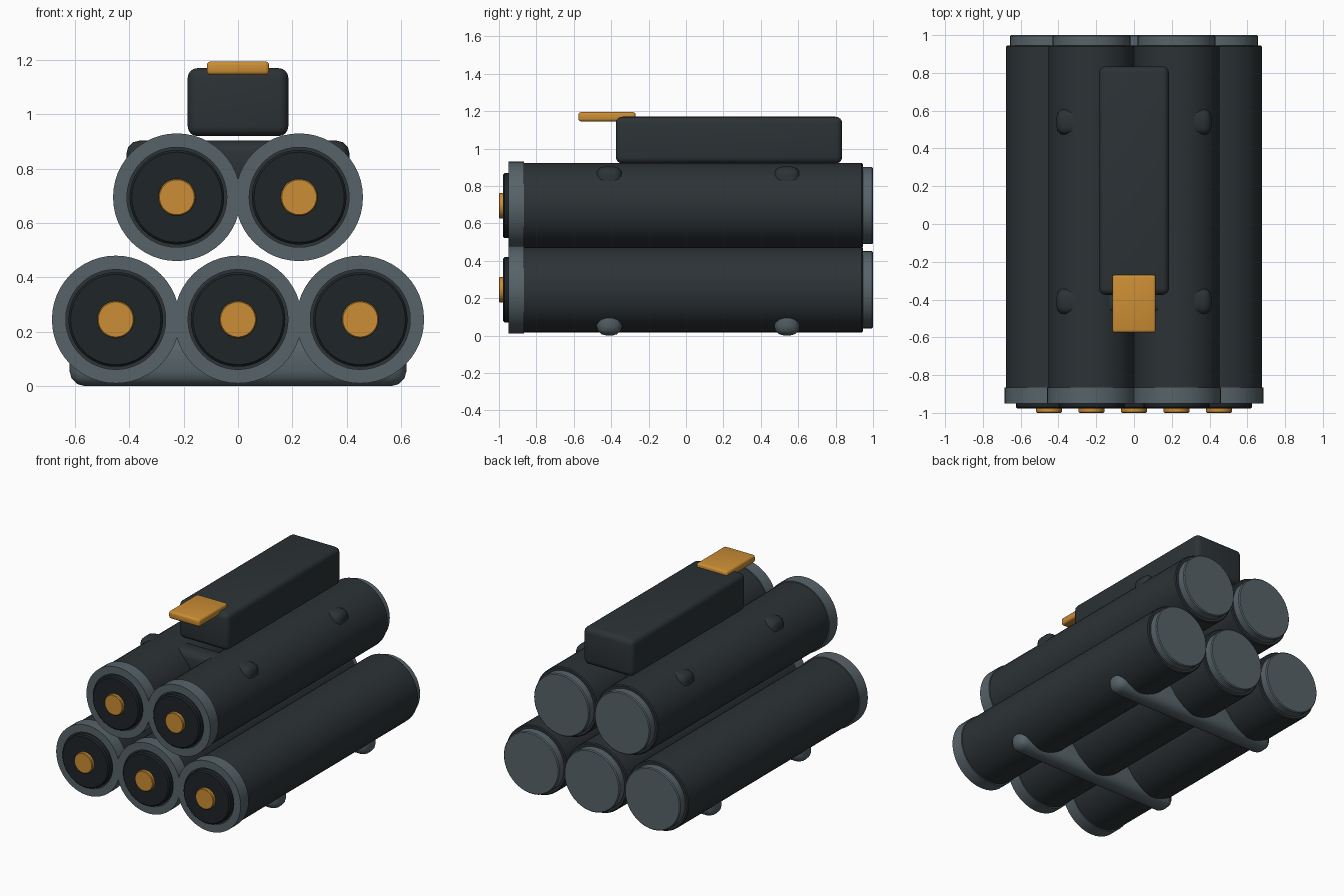
import bpy, bmesh, math
from mathutils import Matrix, Vector

if "Cube" in bpy.data.objects:
    bpy.data.objects.remove(bpy.data.objects["Cube"])


def material(name, rgb):
    m = bpy.data.materials.new(name)
    m.diffuse_color = (*rgb, 1)
    m.use_nodes = True
    m.node_tree.nodes["Principled BSDF"].inputs["Base Color"].default_value = m.diffuse_color
    return m


DARK = material("charcoal", (0.025, 0.032, 0.036))
FACE = material("black", (0.013, 0.018, 0.021))
STEEL = material("slate_grey", (0.095, 0.125, 0.14))
AMBER = material("amber", (0.60, 0.27, 0.035))


def finish(bm, name, mat):
    bmesh.ops.recalc_face_normals(bm, faces=bm.faces)
    me = bpy.data.meshes.new(name)
    bm.to_mesh(me)
    bm.free()
    me.materials.append(mat)
    ob = bpy.data.objects.new(name, me)
    bpy.context.collection.objects.link(ob)
    bpy.ops.object.select_all(action='DESELECT')
    ob.select_set(True)
    bpy.context.view_layer.objects.active = ob
    bpy.ops.object.shade_smooth_by_angle(angle=math.radians(35))
    return ob


def lathe(name, profile, x, z, mat, closed=False, steps=48):
    """Revolve (radius, y) points about a y-parallel axis through (x, z)."""
    bm = bmesh.new()
    vs = [bm.verts.new((x + r, y, z)) for r, y in profile]
    pairs = list(zip(vs, vs[1:])) + ([(vs[-1], vs[0])] if closed else [])
    edges = [bm.edges.new(p) for p in pairs]
    bmesh.ops.spin(bm, geom=vs + edges, cent=(x, 0, z), axis=(0, 1, 0),
                   angle=2 * math.pi, steps=steps)
    bmesh.ops.remove_doubles(bm, verts=bm.verts, dist=1e-4)
    return finish(bm, name, mat)


def disc(name, r, y0, y1, b, x, z, mat):
    """Solid cylinder with chamfered rims."""
    return lathe(name, [(0, y0), (r - b, y0), (r, y0 + b), (r, y1 - b),
                        (r - b, y1), (0, y1)], x, z, mat)


def box(name, lo, hi, bevel, mat, segments=3):
    lo, hi = Vector(lo), Vector(hi)
    bm = bmesh.new()
    bmesh.ops.create_cube(bm, size=1, matrix=Matrix.Translation((lo + hi) / 2)
                          @ Matrix.Diagonal((*(hi - lo), 1)))
    bmesh.ops.bevel(bm, geom=bm.edges[:], offset=bevel, segments=segments,
                    profile=0.5, affect='EDGES')
    return finish(bm, name, mat)


# Five launch tubes: three below, two above
centres = [(-0.45, 0.245), (0, 0.245), (0.45, 0.245), (-0.225, 0.695), (0.225, 0.695)]
for i, (x, z) in enumerate(centres, 1):
    disc(f"tube_{i}", 0.228, -0.935, 0.945, 0.006, x, z, DARK)
    lathe(f"front_collar_{i}", [(0.184, -0.95), (0.235, -0.95), (0.235, -0.865),
                                (0.184, -0.865)], x, z, STEEL, closed=True)
    disc(f"rear_cap_{i}", 0.206, 0.92, 1.0, 0.006, x, z, STEEL)
    disc(f"muzzle_plug_{i}", 0.174, -0.978, -0.90, 0.008, x, z, FACE)
    disc(f"plug_button_{i}", 0.068, -1.0, -0.95, 0.004, x, z, AMBER)

# Cross straps holding each row together
for end, y in (("front", -0.41), ("rear", 0.54)):
    box(f"lower_strap_{end}", (-0.62, y - 0.07, 0), (0.62, y + 0.07, 0.18), 0.055, STEEL)
    box(f"upper_strap_{end}", (-0.41, y - 0.07, 0.72), (0.41, y + 0.07, 0.903), 0.045, DARK)

# Control housing on top with its amber tab
box("top_housing", (-0.185, -0.375, 0.92), (0.185, 0.835, 1.17), 0.035, DARK, 4)
box("sight_tab", (-0.115, -0.575, 1.145), (0.115, -0.27, 1.195), 0.014, AMBER, 3)
